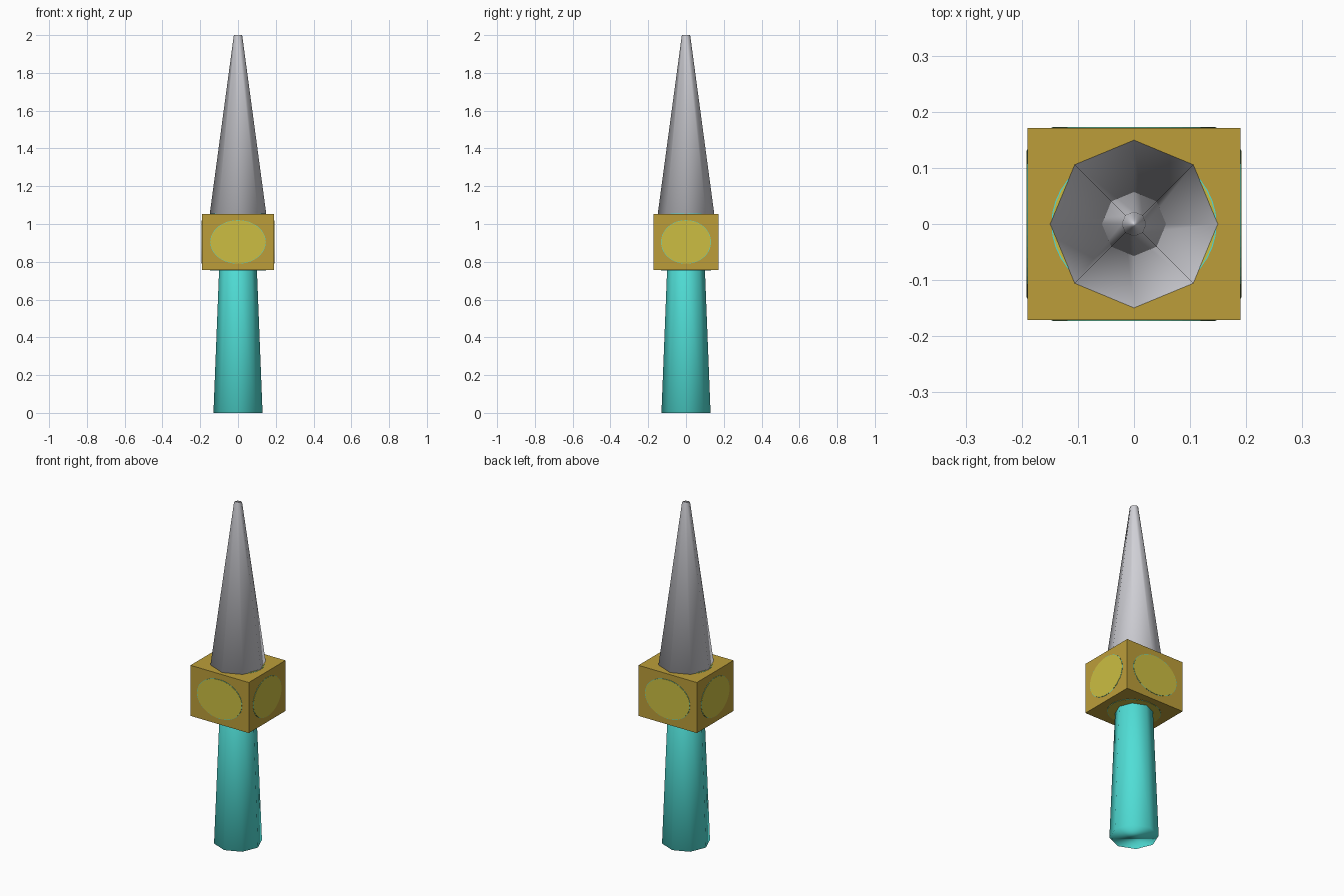
import bpy
import bmesh
import math
from mathutils import Matrix, Vector

if "Cube" in bpy.data.objects:
    bpy.data.objects.remove(bpy.data.objects["Cube"])


def material(name, r, g, b):
    lin = [((c / 255 + 0.055) / 1.055) ** 2.4 for c in (r, g, b)]
    m = bpy.data.materials.new(name)
    m.diffuse_color = (*lin, 1)
    m.use_nodes = True
    m.node_tree.nodes["Principled BSDF"].inputs["Base Color"].default_value = m.diffuse_color
    return m


steel = material("pale steel", 208, 208, 214)
gold = material("gold", 188, 158, 58)
yellow = material("yellow", 204, 190, 66)
cyan = material("cyan", 80, 222, 214)


def add_object(name, bm, mat):
    mesh = bpy.data.meshes.new(name)
    bm.to_mesh(mesh)
    bm.free()
    mesh.materials.append(mat)
    ob = bpy.data.objects.new(name, mesh)
    bpy.context.collection.objects.link(ob)
    return ob


def tapered_octagon(name, r0, r1, z0, z1, mat):
    bm = bmesh.new()
    bmesh.ops.create_cone(bm, cap_ends=True, segments=8, radius1=r0, radius2=r1,
                          depth=z1 - z0, matrix=Matrix.Translation((0, 0, (z0 + z1) / 2)))
    for f in bm.faces:
        f.smooth = True
    ob = add_object(name, bm, mat)
    # large side faces dominate the smooth shading
    ob.modifiers.new("normals", 'WEIGHTED_NORMAL')
    return ob


# Handle and blade
tapered_octagon("handle", 0.13, 0.10, 0.0, 0.76, cyan)
tapered_octagon("blade", 0.15, 0.022, 1.05, 2.0, steel)

# Guard block
HALF = Vector((0.19, 0.171, 0.149))
CENTRE = Vector((0, 0, 0.905))
bm = bmesh.new()
bmesh.ops.create_cube(bm, size=2, matrix=Matrix.Translation(CENTRE) @ Matrix.Diagonal((*HALF, 1)))
add_object("guard", bm, gold)


# Oval plates on all six guard faces: yellow discs over a thin cyan rim
def ovals(name, scale, thickness, mat):
    bm = bmesh.new()
    stretch = Matrix.Translation(CENTRE) @ Matrix.Diagonal((*HALF, 1))
    for axis in range(3):
        for sign in (-1, 1):
            direction = Vector([sign if i == axis else 0 for i in range(3)])
            turn = direction.to_track_quat('Z', 'Y').to_matrix().to_4x4()
            t = thickness / HALF[axis]
            bmesh.ops.create_cone(bm, cap_ends=True, segments=40, radius1=scale, radius2=scale,
                                  depth=t, matrix=stretch @ turn @ Matrix.Translation((0, 0, 1 + t / 2)))
    add_object(name, bm, mat)


ovals("oval_rims", 0.775, 0.001, cyan)
ovals("oval_plates", 0.765, 0.002, yellow)
